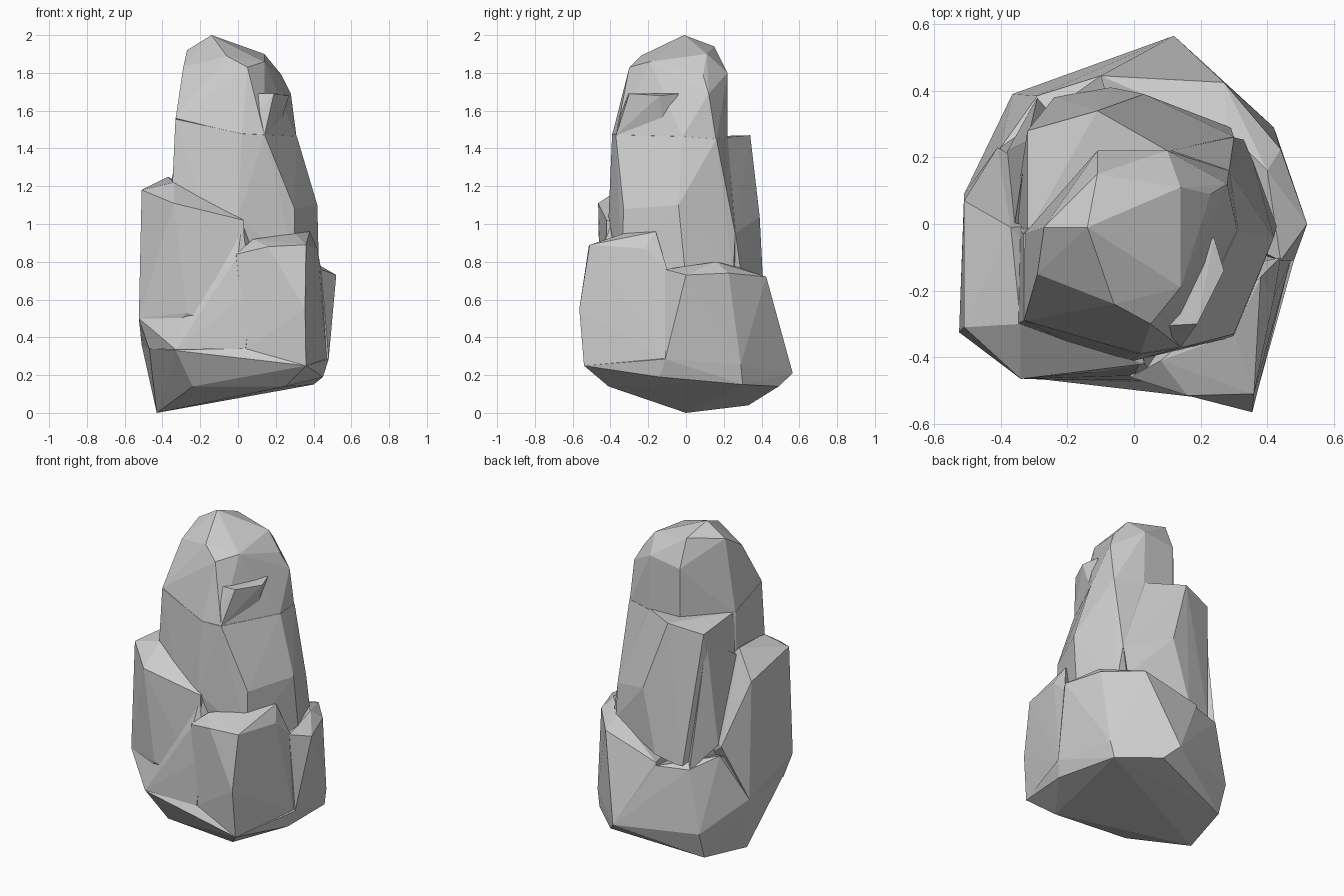
import bpy, bmesh


def chunk(name, *pts):
    """Faceted boulder: convex hull around a handful of corner points."""
    bm = bmesh.new()
    for p in pts:
        bm.verts.new(p)
    res = bmesh.ops.convex_hull(bm, input=bm.verts[:])
    spare = {g for g in res["geom_interior"] + res["geom_unused"]
             if isinstance(g, bmesh.types.BMVert)}
    bmesh.ops.delete(bm, geom=list(spare), context='VERTS')
    bmesh.ops.recalc_face_normals(bm, faces=bm.faces[:])
    me = bpy.data.meshes.new(name)
    bm.to_mesh(me)
    bm.free()
    ob = bpy.data.objects.new(name, me)
    bpy.context.collection.objects.link(ob)
    return ob


# rounded summit of the spire
summit = chunk(
    "summit",
    (-.14, -.01, 2), (-.27, -.01, 1.92), (-.11, .15, 1.94), (.14, .11, 1.90),
    (-.06, -.24, 1.89), (.14, -.19, 1.86), (.05, -.30, 1.83), (-.29, -.15, 1.83),
    (-.11, .22, 1.77), (.10, .22, 1.80), (.23, .09, 1.79), (.22, -.05, 1.68),
    (.28, .12, 1.69), (0, -.31, 1.69), (-.33, -.29, 1.56), (.02, -.39, 1.475),
    (.14, -.37, 1.47), (.31, -.02, 1.46), (-.11, .22, 1.44), (.11, .22, 1.44),
    (.285, .16, 1.44), (-.33, -.03, 1.44), (0, -.05, 1.2))

# small ledge on the right shoulder
ledge = chunk(
    "shoulder_ledge",
    (.19, -.30, 1.69), (.27, -.14, 1.68), (.24, -.04, 1.69), (0, -.31, 1.69),
    (.14, -.37, 1.47), (.22, -.12, 1.51), (.02, -.39, 1.475), (.05, -.1, 1.5))

# trunk of the spire
trunk = chunk(
    "spire_trunk",
    (-.331, -.29, 1.555), (.02, -.391, 1.478), (.141, -.372, 1.472),
    (.312, -.02, 1.463), (.286, .161, 1.45), (.11, .221, 1.455),
    (-.11, .221, 1.46), (-.331, -.03, 1.46), (.30, -.33, 1.08),
    (.42, -.04, 1.1), (.30, .26, .95), (.43, 0, .7), (.34, .25, .7),
    (-.35, -.30, 1.15), (0, -.41, 1.03), (.30, -.34, .8), (-.36, .0, .8),
    (-.2, .3, .8), (-.1, -.4, .8))

# stepped slab on the back
back_slab = chunk(
    "back_slab",
    (-.11, .34, 1.47), (-.32, .28, 1.43), (-.32, -.03, 1.46), (.10, .22, 1.46),
    (.03, .39, 1.04), (.30, .262, .95), (-.28, .31, 1.04), (-.36, .02, 1.1),
    (-.07, .41, .65), (.29, .29, .75), (-.24, .38, .6), (-.34, .14, .6),
    (.1, 0, .7))

# wedge joining the slab to the left boulder
left_wedge = chunk(
    "left_wedge",
    (-.32, .25, 1.38), (-.29, .29, 1.04), (-.36, -.01, 1.2), (-.29, .38, .59),
    (-.38, .22, .72), (0, 0, 1.1), (0, 0, .5))

# tall boulder on the left
left_boulder = chunk(
    "left_boulder",
    (-.37, -.01, 1.25), (-.51, -.31, 1.18), (-.51, .07, 1.10), (-.34, -.30, 1.22),
    (-.34, -.465, 1.11), (.03, -.42, 1.02), (-.525, -.325, .5), (-.41, .23, .72),
    (-.27, -.455, .53), (-.47, -.31, .34), (-.51, .09, .36), (.05, -.43, .4),
    (0, 0, .9), (0, 0, .4))

# panel filling the hollow between the front boulders
front_panel = chunk(
    "front_panel",
    (-.27, -.44, .53), (.02, -.41, 1.0), (0, -.455, .83), (.08, -.47, .65),
    (-.33, -.465, .335), (.04, -.475, .34), (-.47, -.305, .34),
    (-.525, -.325, .5), (.2, -.2, .8), (0, 0, .5))

# front right boulder
front_boulder = chunk(
    "front_boulder",
    (.16, -.515, .88), (.36, -.51, .89), (.42, -.22, .87), (-.01, -.46, .84),
    (.08, -.41, .92), (.30, -.33, .95), (.38, -.16, .96), (.355, -.565, .55),
    (.36, -.54, .25), (.47, -.11, .28), (.44, -.10, .76), (.08, -.475, .65),
    (.04, -.47, .34), (0, -.2, .5))

# right boulder
right_boulder = chunk(
    "right_boulder",
    (.52, 0, .73), (.44, -.11, .76), (.40, .16, .80), (.44, .225, .74),
    (.27, .425, .72), (.28, .28, .77), (.48, -.11, .285), (.42, .29, .255),
    (.12, .565, .21), (-.10, .445, .62), (-.10, .445, .2), (0, .1, .6),
    (.1, 0, .25))

# tapered base with its low point at the left
base = chunk(
    "base",
    (-.43, 0, 0), (-.36, .33, .04), (-.24, -.36, .14), (.02, -.38, .14),
    (.25, -.41, .14), (.36, -.54, .25), (.45, -.14, .19), (.48, -.11, .285),
    (.42, .29, .255), (.40, .30, .15), (.19, .49, .14), (.12, .565, .21),
    (-.06, .45, .15), (-.10, .445, .60), (-.29, .385, .60), (-.365, .39, .21),
    (-.40, .23, .66), (-.47, -.30, .34), (-.33, -.46, .33), (.04, -.47, .34),
    (-.51, .09, .36))

# fuse the chunks into one faceted rock
parts = [summit, ledge, back_slab, left_wedge, left_boulder, front_panel,
         front_boulder, right_boulder, base]
for part in parts:
    mod = trunk.modifiers.new("join_" + part.name, 'BOOLEAN')
    mod.operation = 'UNION'
    mod.solver = 'EXACT'
    mod.object = part
bpy.context.view_layer.update()
deps = bpy.context.evaluated_depsgraph_get()
fused = bpy.data.meshes.new_from_object(trunk.evaluated_get(deps))
trunk.modifiers.clear()
trunk.data = fused
trunk.name = "rock_spire"
for part in parts:
    bpy.data.objects.remove(part)
